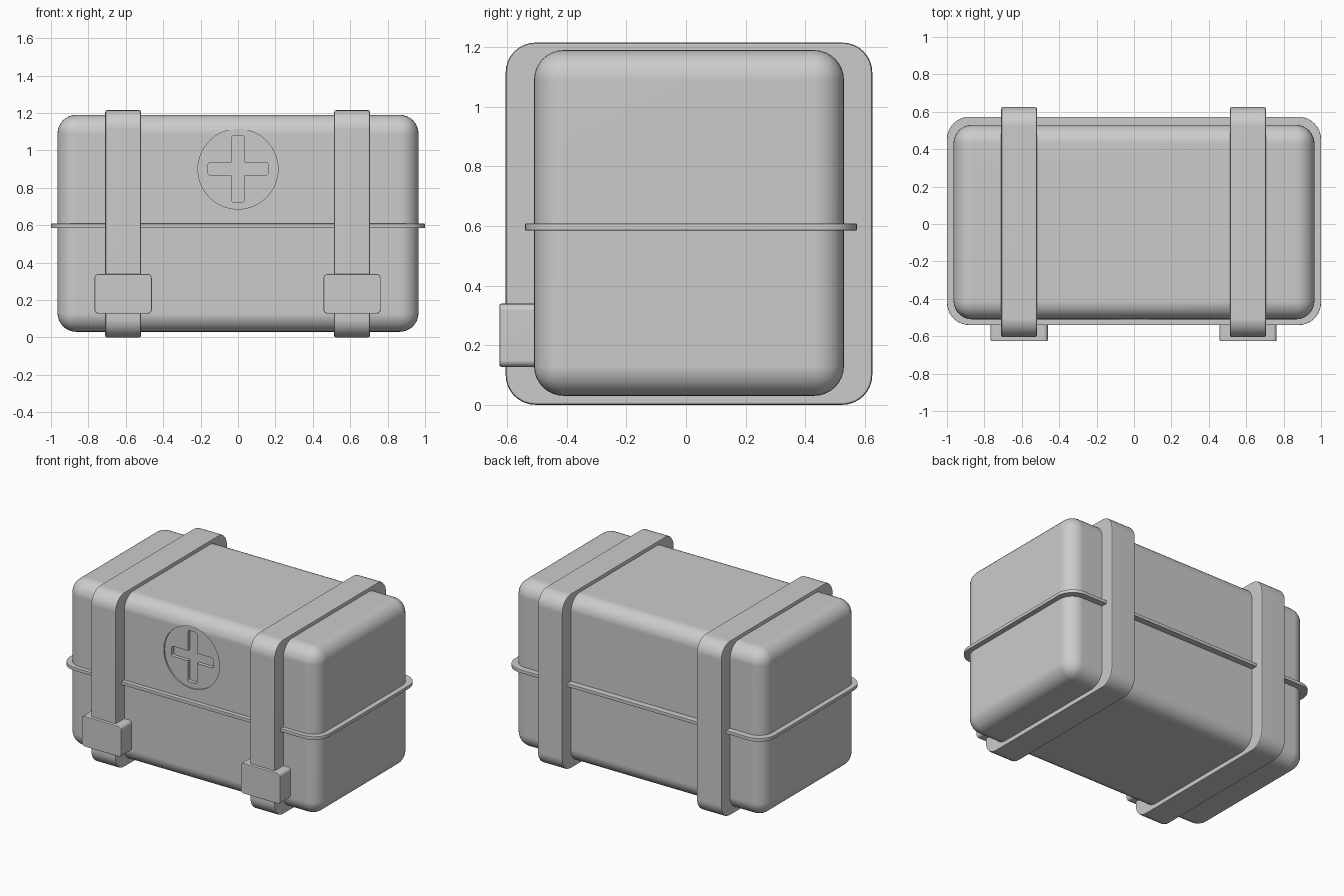
import bpy, bmesh, math
from mathutils import Matrix, Vector

if "Cube" in bpy.data.objects:
    bpy.data.objects.remove(bpy.data.objects["Cube"])


def finish(name, bm):
    mesh = bpy.data.meshes.new(name)
    bm.to_mesh(mesh)
    bm.free()
    ob = bpy.data.objects.new(name, mesh)
    bpy.context.collection.objects.link(ob)
    return ob


def rounded_box(name, lo, hi, radius, axis=None, segs=8, small=0.0):
    """Box between two corners; rounds all edges, or only those along one axis."""
    bm = bmesh.new()
    bmesh.ops.create_cube(bm, size=1)
    for v in bm.verts:
        v.co = Vector([hi[i] if v.co[i] > 0 else lo[i] for i in range(3)])
    edges = [e for e in bm.edges if axis is None or
             abs((e.verts[0].co - e.verts[1].co).normalized()[axis]) > 0.9]
    bmesh.ops.bevel(bm, geom=edges, offset=radius, segments=segs,
                    profile=0.5, affect='EDGES')
    if small:
        # soften the rims of the two end faces
        rims = {e for f in bm.faces if abs(f.normal[axis]) > 0.99 for e in f.edges}
        bmesh.ops.bevel(bm, geom=list(rims), offset=small, segments=2,
                        profile=0.5, affect='EDGES')
    bmesh.ops.recalc_face_normals(bm, faces=bm.faces)
    return finish(name, bm)


def activate(ob):
    bpy.ops.object.select_all(action='DESELECT')
    ob.select_set(True)
    bpy.context.view_layer.objects.active = ob


def smooth(ob):
    activate(ob)
    bpy.ops.object.shade_smooth_by_angle(angle=math.radians(32))
    mod = ob.modifiers.new("weighted_normals", 'WEIGHTED_NORMAL')
    mod.keep_sharp = True


def cut(target, cutter):
    activate(target)
    mod = target.modifiers.new("cut", 'BOOLEAN')
    mod.operation = 'DIFFERENCE'
    mod.solver = 'EXACT'
    mod.object = cutter
    bpy.ops.object.modifier_apply(modifier=mod.name)
    bpy.data.objects.remove(cutter, do_unlink=True)


# Rounded case body
FRONT = -0.51
body = rounded_box("case_body", (-0.965, FRONT, 0.03), (0.965, 0.53, 1.19), 0.1)

# Shallow round recess on the front
bm = bmesh.new()
bmesh.ops.create_cone(bm, cap_ends=True, segments=64, radius1=0.214,
                      radius2=0.214, depth=0.1)
bm.transform(Matrix.Translation((0, FRONT - 0.04, 0.9)) @ Matrix.Rotation(math.pi / 2, 4, 'X'))
cut(body, finish("disc_cutter", bm))

# Deeper cross inside the recess
for w, h in ((0.035, 0.178), (0.16, 0.035)):
    cut(body, rounded_box("cross_cutter", (-w, FRONT - 0.05, 0.901 - h),
                          (w, FRONT + 0.035, 0.901 + h), 0.012, axis=1, segs=3))
smooth(body)

# Seam rim around the lid line
smooth(rounded_box("lid_rim", (-1.0, -0.54, 0.585), (1.0, 0.573, 0.608), 0.12,
                   axis=2, segs=10, small=0.003))

# Straps around the case and their front buckles
for side, x in (("left", -0.614), ("right", 0.61)):
    smooth(rounded_box(side + "_strap", (x - 0.096, -0.605, 0.0),
                       (x + 0.096, 0.625, 1.215), 0.1, axis=0, small=0.01))
    smooth(rounded_box(side + "_buckle", (x - 0.153, -0.626, 0.127),
                       (x + 0.153, -0.49, 0.339), 0.022, axis=1, segs=4, small=0.006))
